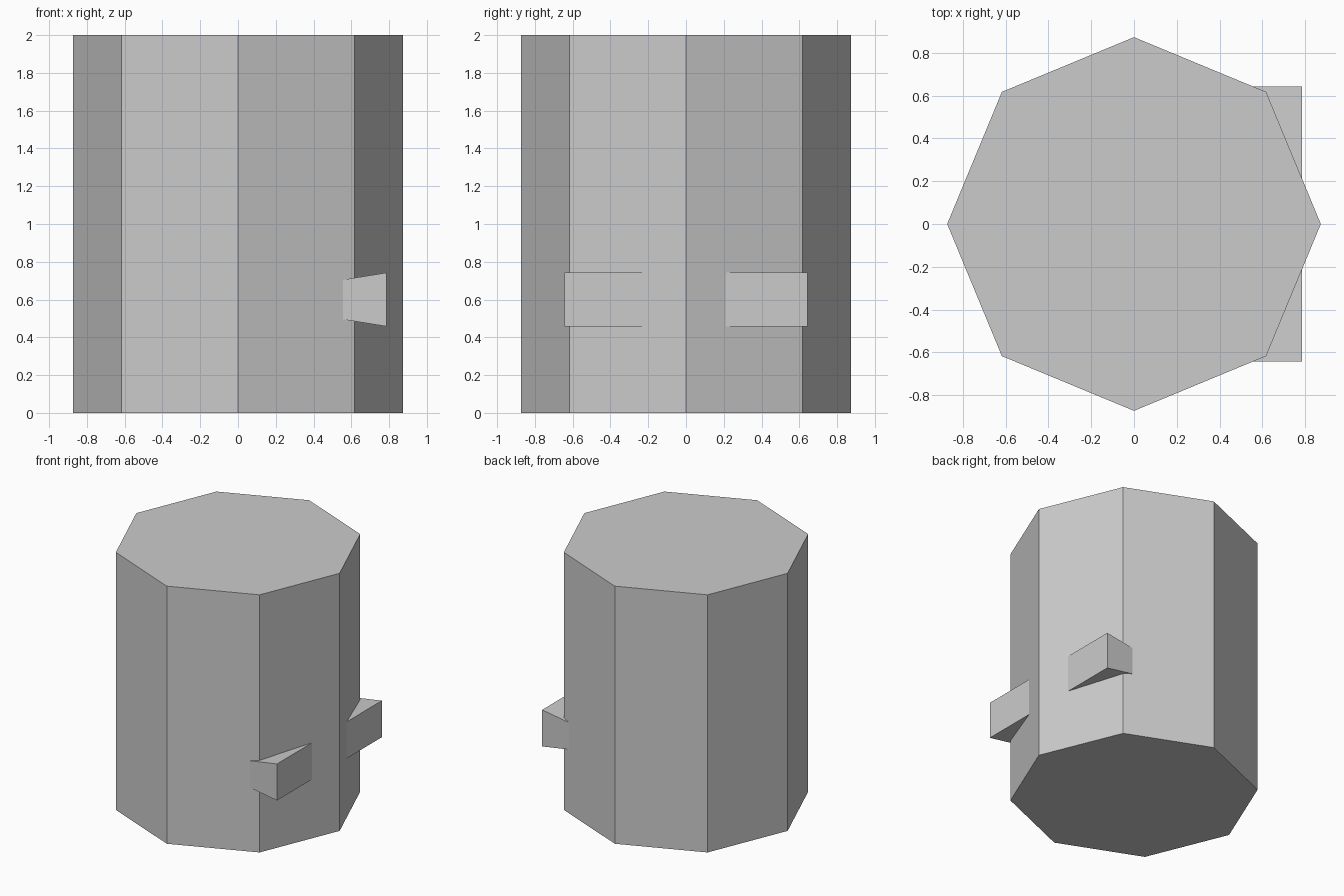
import bpy
import bmesh

if "Cube" in bpy.data.objects:
    bpy.data.objects.remove(bpy.data.objects["Cube"])


def prism(name, bottom, offset):
    """Extrude a flat outline along an offset into a closed solid."""
    bm = bmesh.new()
    face = bm.faces.new([bm.verts.new(p) for p in bottom])
    res = bmesh.ops.extrude_face_region(bm, geom=[face], use_keep_orig=True)
    verts = [v for v in res["geom"] if isinstance(v, bmesh.types.BMVert)]
    bmesh.ops.translate(bm, verts=verts, vec=offset)
    bmesh.ops.recalc_face_normals(bm, faces=bm.faces)
    mesh = bpy.data.meshes.new(name)
    bm.to_mesh(mesh)
    bm.free()
    obj = bpy.data.objects.new(name, mesh)
    bpy.context.collection.objects.link(obj)
    return obj


# Eight-sided body with corners on the axes
bpy.ops.mesh.primitive_cylinder_add(vertices=8, radius=0.873, depth=2, location=(0, 0, 1))
bpy.context.object.name = "body"

# Flared bar through the right side, its ends showing at two corners
half_y, mid_z = 0.643, 0.6
profile = [(0.4, -0.08), (0.785, -0.142), (0.785, 0.142), (0.4, 0.08)]
prism("flared_bar", [(x, -half_y, mid_z + z) for x, z in profile], (0, 2 * half_y, 0))
